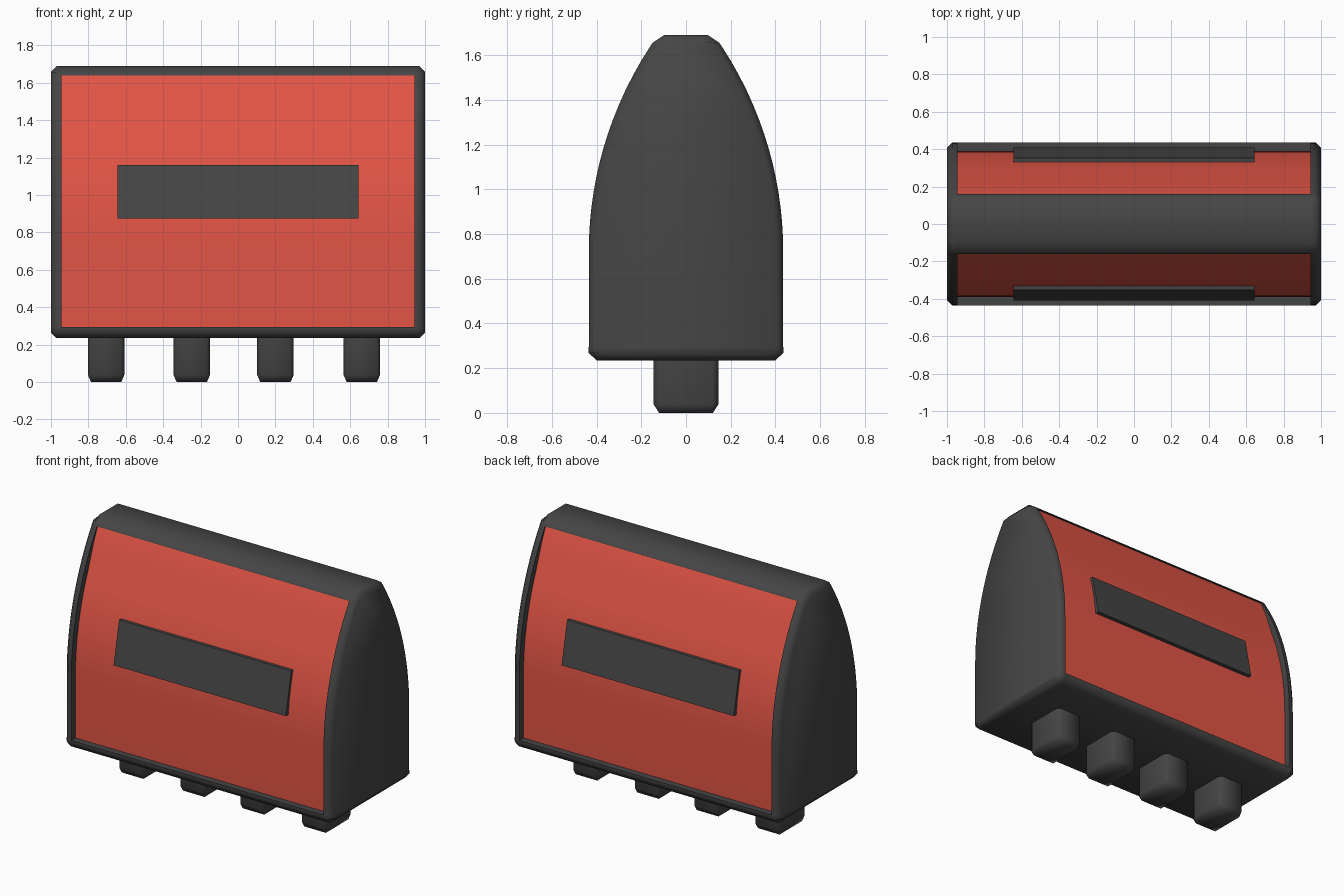
import bpy, bmesh
from math import sqrt, radians

if "Cube" in bpy.data.objects:
    bpy.data.objects.remove(bpy.data.objects["Cube"])

ARC_Z, R = 0.72, 1.676            # start height and radius of the curved sides
PANEL_Z0, PANEL_Z1, PANEL_X = 0.295, 1.64, 0.945
DEPTH = 0.045


def material(name, color):
    m = bpy.data.materials.new(name)
    m.diffuse_color = color
    m.use_nodes = True
    m.node_tree.nodes["Principled BSDF"].inputs["Base Color"].default_value = m.diffuse_color
    return m


red = material("panel_red", (0.76, 0.09, 0.06, 1))
dark = material("dark_grey", (0.06, 0.06, 0.06, 1))


def half_depth(z):
    d = max(0.0, z - ARC_Z)
    return 0.435 - (R - sqrt(R * R - d * d))


def make_object(name, bm, mat, angle=60):
    bmesh.ops.remove_doubles(bm, verts=bm.verts, dist=0.0005)
    bmesh.ops.recalc_face_normals(bm, faces=bm.faces)
    mesh = bpy.data.meshes.new(name)
    bm.to_mesh(mesh)
    bm.free()
    mesh.materials.append(mat)
    ob = bpy.data.objects.new(name, mesh)
    bpy.context.collection.objects.link(ob)
    bpy.ops.object.select_all(action='DESELECT')
    ob.select_set(True)
    bpy.context.view_layer.objects.active = ob
    bpy.ops.object.shade_smooth_by_angle(angle=radians(angle))
    return ob


# Side profile, one half from bottom to top: outer shell and recessed panel line
N = 14
heights = [PANEL_Z0, ARC_Z] + [ARC_Z + (PANEL_Z1 - ARC_Z) * i / N for i in range(1, N + 1)]
outer_line = [(half_depth(z), z) for z in heights]
inner_line = [(y - DEPTH * min(1, 0.2 + (PANEL_Z1 - z) / 0.3), z) for y, z in outer_line]
low = [(0.40, 0.235), (0.437, 0.27), outer_line[0]]
high = [outer_line[-1], (0.15, 1.655), (0.098, 1.69)]


def full(half):
    return half + [(-y, z) for y, z in reversed(half)]


outer = full(low + outer_line + high)
recessed = full(low + inner_line + high)
end_cap = full([(max(y - 0.03, 0.07), min(max(z, 0.265), 1.66))
                for y, z in low + outer_line + high])

# Body shell, lofted along x, with an opening for each panel
bm = bmesh.new()
stations = [(-1, end_cap), (-0.97, outer), (-PANEL_X, outer), (-PANEL_X, recessed),
            (PANEL_X, recessed), (PANEL_X, outer), (0.97, outer), (1, end_cap)]
rings = [[bm.verts.new((x, y, z)) for y, z in prof] for x, prof in stations]
count, first = len(outer), len(low)
last = first + len(inner_line) - 1
openings = set(range(first, last)) | set(range(count - 1 - last, count - 1 - first))
for s in range(len(rings) - 1):
    a, b = rings[s], rings[s + 1]
    for i in range(count):
        if s == 3 and i in openings:
            continue
        j = (i + 1) % count
        bm.faces.new((a[i], a[j], b[j], b[i]))
bm.faces.new(rings[0])
bm.faces.new(rings[-1])
make_object("body_shell", bm, dark, 65)

for side, label in ((-1, "front"), (1, "back")):
    # Curved coloured panel
    bm = bmesh.new()
    rows = [[bm.verts.new((x, side * y, z)) for x in (-PANEL_X, PANEL_X)] for y, z in inner_line]
    for a, b in zip(rows, rows[1:]):
        bm.faces.new((a[0], a[1], b[1], b[0]))
    panel = make_object(label + "_panel", bm, red)
    if panel.data.polygons[0].normal.y * side < 0:
        panel.data.flip_normals()

    # Tilted flat bar on the panel
    bm = bmesh.new()
    section = [(0.37, 0.875), (0.41, 0.875), (0.352, 1.16), (0.315, 1.16)]
    ends = [[bm.verts.new((x, side * y, z)) for y, z in section] for x in (-0.645, 0.645)]
    for i in range(4):
        j = (i + 1) % 4
        bm.faces.new((ends[0][i], ends[0][j], ends[1][j], ends[1][i]))
    for e in ends:
        bm.faces.new(e)
    make_object(label + "_bar", bm, dark, 30)

# Four bevelled feet
for n, x in enumerate((-0.705, -0.247, 0.2, 0.662), 1):
    bm = bmesh.new()
    bmesh.ops.create_cube(bm, size=1)
    bmesh.ops.bevel(bm, geom=bm.edges[:], offset=0.085, segments=1, affect='EDGES')
    for v in bm.verts:
        v.co.x = v.co.x * 0.195 + x
        v.co.y *= 0.29
        v.co.z = (v.co.z + 0.5) * 0.45
    # trim the part hidden inside the body
    bmesh.ops.bisect_plane(bm, geom=bm.verts[:] + bm.edges[:] + bm.faces[:],
                           plane_co=(0, 0, 0.24), plane_no=(0, 0, 1), clear_outer=True)
    make_object("foot_%d" % n, bm, dark)
